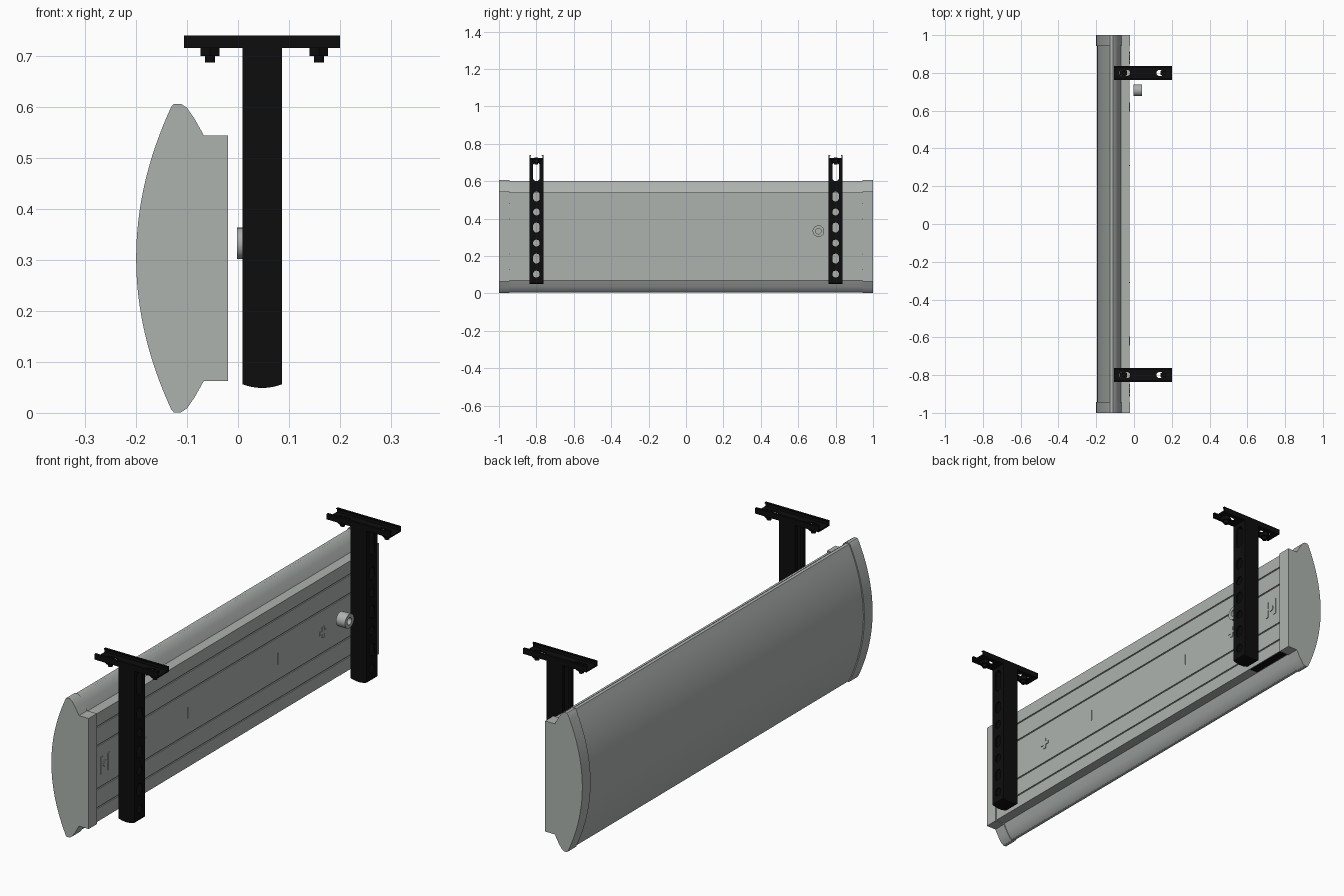
import bpy, bmesh, math
from mathutils import Matrix, Vector

if "Cube" in bpy.data.objects:
    bpy.data.objects.remove(bpy.data.objects["Cube"], do_unlink=True)


def material(name, rgb):
    m = bpy.data.materials.new(name)
    m.use_nodes = True
    m.diffuse_color = (*rgb, 1)
    m.node_tree.nodes["Principled BSDF"].inputs["Base Color"].default_value = (*rgb, 1)
    return m


GREY = material("light grey", (0.42, 0.45, 0.43))
BLACK = material("black", (0.004, 0.004, 0.004))


def finish(name, bm, mat, smooth=None):
    bmesh.ops.recalc_face_normals(bm, faces=bm.faces)
    me = bpy.data.meshes.new(name)
    bm.to_mesh(me)
    bm.free()
    ob = bpy.data.objects.new(name, me)
    bpy.context.collection.objects.link(ob)
    me.materials.append(mat)
    if smooth:
        bpy.ops.object.select_all(action="DESELECT")
        ob.select_set(True)
        bpy.context.view_layer.objects.active = ob
        bpy.ops.object.shade_smooth_by_angle(angle=math.radians(smooth))
    return ob


def box(bm, x0, x1, y0, y1, z0, z1):
    mid = Vector((x0 + x1, y0 + y1, z0 + z1)) / 2
    size = Matrix.Diagonal((x1 - x0, y1 - y0, z1 - z0, 1))
    bmesh.ops.create_cube(bm, size=1, matrix=Matrix.Translation(mid) @ size)


def prism(bm, points, offset):
    """Extrude a closed outline along an offset vector."""
    face = bm.faces.new([bm.verts.new(p) for p in points])
    new = bmesh.ops.extrude_face_region(bm, geom=[face])["geom"]
    bmesh.ops.translate(bm, vec=offset, verts=[v for v in new if isinstance(v, bmesh.types.BMVert)])


def cylinder(bm, center, r, depth, axis="Z", sides=24):
    rot = Matrix.Rotation(math.pi / 2, 4, "Y") if axis == "X" else Matrix()
    bmesh.ops.create_cone(bm, cap_ends=True, segments=sides, radius1=r, radius2=r,
                          depth=depth, matrix=Matrix.Translation(center) @ rot)


def slot(length, width):
    """Rounded slot outline, long in the first coordinate."""
    r, half, pts = width / 2, length / 2 - width / 2, []
    for i in range(16):
        a = math.pi * (i + 0.5) / 8 - math.pi / 2
        pts.append((math.copysign(half, math.cos(a)) + r * math.cos(a), r * math.sin(a)))
    return pts


def cut(ob, cutter):
    mod = ob.modifiers.new("cut", "BOOLEAN")
    mod.object, mod.operation, mod.solver = cutter, "DIFFERENCE", "EXACT"
    bpy.context.view_layer.objects.active = ob
    bpy.ops.object.modifier_apply(modifier=mod.name)
    bpy.data.objects.remove(cutter, do_unlink=True)


# Housing cross-section: bowed face, rounded top and bottom, flat rear box
MID = 0.304


def outline(inset, grooves=()):
    h = 0.298 - inset
    bow = [(-0.2 + inset + 0.78 * (h * i / 16) ** 2, h * i / 16) for i in range(17)]
    lip = [(-0.126, 0.303 - inset), (-0.112, 0.303 - inset), (-0.1, 0.295 - inset),
           (-0.085, 0.273 - inset), (-0.067 - inset / 2, 0.241 - inset)]
    back = -0.02 - inset
    rear = [(back, 0.241 - inset)]
    for g in grooves:
        rear += [(back, g + 0.003), (back - 0.005, g + 0.003),
                 (back - 0.005, g - 0.003), (back, g - 0.003)]
    half = bow + lip + rear
    return half + [(x, -z) for x, z in reversed(half[1:])]


def housing(name, y0, y1, inset, grooves=()):
    bm = bmesh.new()
    prism(bm, [(x, y0, MID + z) for x, z in outline(inset, grooves)], (0, y1 - y0, 0))
    return finish(name, bm, GREY, 30)


housing("housing_body", -0.95, 0.95, 0.005, (0.177, 0.094))
for side, label in ((-1, "front"), (1, "rear")):
    y0, y1 = sorted((side * 0.943, side))
    housing(label + "_end_cap", y0, y1, 0)

# Shallow embossed marks on the flat rear face
bm = bmesh.new()
X0, X1 = -0.028, -0.022
for s in (-1, 1):
    y = s * 0.62
    box(bm, X0, X1, y - 0.024, y + 0.024, 0.295, 0.309)
    box(bm, X0, X1 + 0.0005, y - 0.007, y + 0.007, 0.278, 0.326)
    y = s * 0.88
    for d in (-0.025, 0.025):
        box(bm, X0, X1, y + d - 0.007, y + d + 0.007, 0.267, 0.341)
    box(bm, X0, X1 - 0.001, y - 0.02, y + 0.02, 0.301, 0.307)
    cylinder(bm, (-0.025, y, 0.304), 0.014, 0.006, "X")
    box(bm, X0, X1, s * 0.31 - 0.002, s * 0.31 + 0.002, 0.28, 0.328)
finish("rear_marks", bm, GREY)

# Cable gland with hexagonal nut and hollow mouth
bm = bmesh.new()
cylinder(bm, (-0.003, 0.708, 0.333), 0.037, 0.05, "X", 6)
cylinder(bm, (0.02, 0.708, 0.333), 0.031, 0.044, "X")
gland = finish("cable_gland", bm, GREY, 30)
bm = bmesh.new()
cylinder(bm, (0.035, 0.708, 0.333), 0.015, 0.04, "X")
cut(gland, finish("gland_bore", bm, GREY))

# Dark label under the rear ledge
bm = bmesh.new()
box(bm, -0.063, -0.028, 0.74, 0.935, 0.065, 0.069)
finish("underside_label", bm, BLACK)

# Hanging brackets
T, W = 0.006, 0.0375
XA, XB = 0.009, 0.086
for yc, label in ((-0.8, "front"), (0.8, "rear")):
    # Slotted upright channel, open toward the housing
    bm = bmesh.new()
    channel = [(XB, -W), (XB, W), (XA, W), (XA, 0.019), (XA + 0.014, 0.019), (XA + 0.014, 0.019 + T),
               (XA + T, 0.019 + T), (XA + T, W - T), (XB - T, W - T)]
    channel += [(x, -y) for x, y in reversed(channel[2:])]
    prism(bm, [(x, yc + y, 0.058) for x, y in channel], (0, 0, 0.66))
    post = finish(label + "_upright", bm, BLACK)
    bm = bmesh.new()
    for z, length in [(0.103 + 0.083 * i, 0.037 + 0.016 * (i % 2)) for i in range(6)] + [(0.65, 0.1)]:
        prism(bm, [(XB - 0.02, yc + b, z + a) for a, b in slot(length, 0.036)], (0.04, 0, 0))
    cut(post, finish("upright_slots", bm, BLACK))

    # Domed plug closing the lower end
    bm = bmesh.new()
    arc = [(XA + (XB - XA) * i / 8, 0.049 + 0.007 * (i / 4 - 1) ** 2) for i in range(9)]
    prism(bm, [(x, yc - W, z) for x, z in arc + [(XB, 0.06), (XA, 0.06)]], (0, 2 * W, 0))
    finish(label + "_end_plug", bm, BLACK)

    # Ceiling channel with in-turned lips, open upward
    bm = bmesh.new()
    rail = [(-W, 0.717), (W, 0.717), (W, 0.741), (W - 0.01, 0.741), (W - 0.01, 0.737),
            (W - 0.005, 0.737), (W - 0.005, 0.723)]
    rail += [(-y, z) for y, z in reversed(rail[2:])]
    prism(bm, [(-0.106, yc + y, z) for y, z in rail], (0.306, 0, 0))
    plate = finish(label + "_ceiling_rail", bm, BLACK)
    bm = bmesh.new()
    for x in (-0.05, 0.148):
        prism(bm, [(x + a, yc + b, 0.7) for a, b in slot(0.06, 0.032)], (0, 0, 0.03))
    cut(plate, finish("rail_slots", bm, BLACK))

    # Bolts with washers and nuts
    bm = bmesh.new()
    for x in (-0.055, 0.159):
        cylinder(bm, (x, yc, 0.709), 0.021, 0.016, sides=6)
        cylinder(bm, (x, yc, 0.707), 0.01, 0.038, sides=16)
    finish(label + "_bolts", bm, BLACK, 30)
